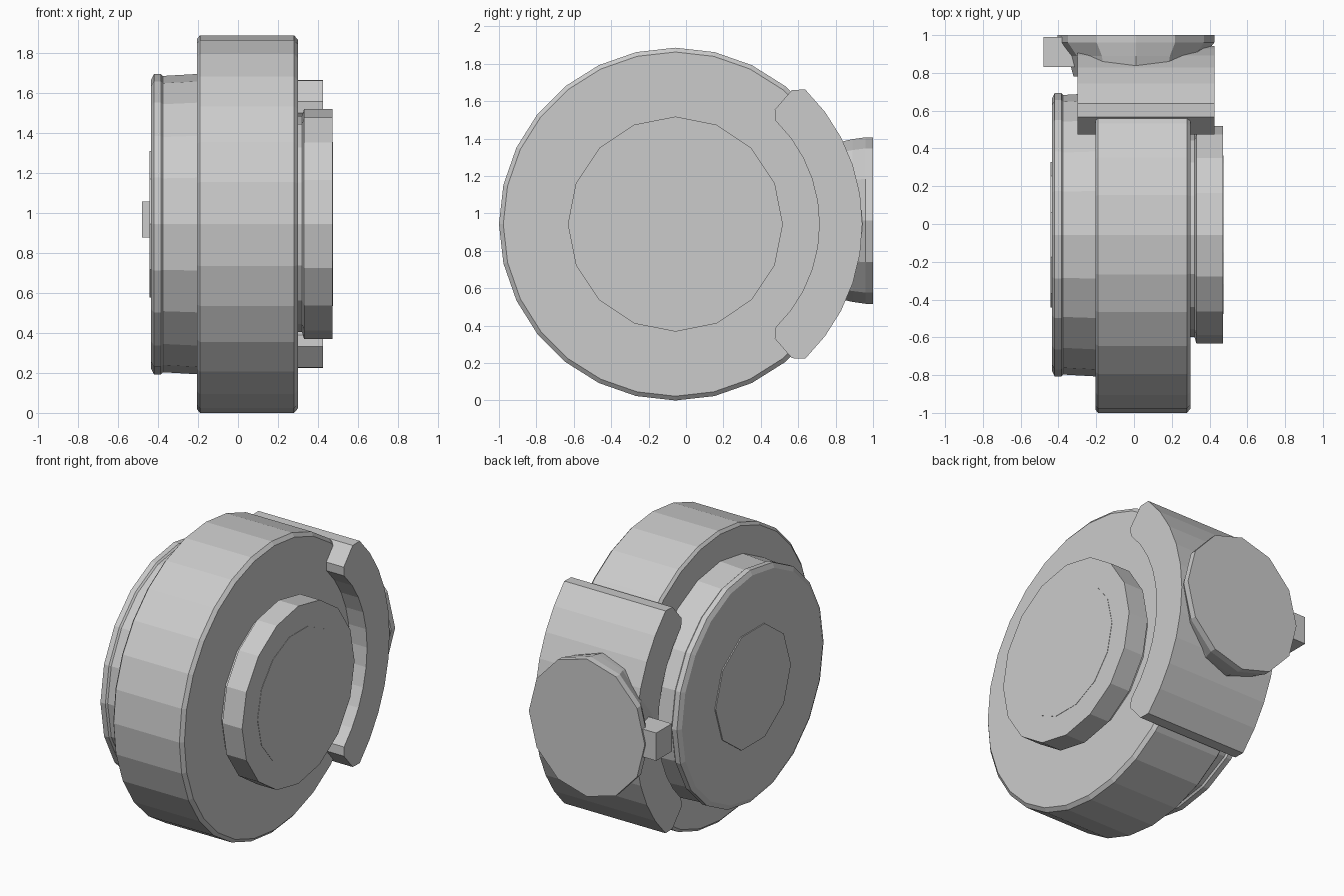
import bpy, bmesh
from math import sin, cos, pi, radians

if "Cube" in bpy.data.objects:
    bpy.data.objects.remove(bpy.data.objects["Cube"])

CY, CZ = -0.057, 0.943  # wheel axis position


def make_object(name, bm):
    bmesh.ops.recalc_face_normals(bm, faces=bm.faces)
    mesh = bpy.data.meshes.new(name)
    bm.to_mesh(mesh)
    bm.free()
    obj = bpy.data.objects.new(name, mesh)
    bpy.context.collection.objects.link(obj)
    return obj


def loft(name, rings):
    """Join equal-sized closed rings of points and cap both ends."""
    bm = bmesh.new()
    loops = [[bm.verts.new(p) for p in ring] for ring in rings]
    n = len(loops[0])
    for a, b in zip(loops, loops[1:]):
        for i in range(n):
            j = (i + 1) % n
            bm.faces.new((a[i], a[j], b[j], b[i]))
    bm.faces.new(loops[0])
    bm.faces.new(loops[-1])
    return make_object(name, bm)


def turned(name, profile, sides):
    """Solid of revolution about the x-parallel wheel axis."""
    rings = []
    for x, r in profile:
        rings.append([(x, CY + r * cos(2 * pi * i / sides),
                       CZ + r * sin(2 * pi * i / sides)) for i in range(sides)])
    return loft(name, rings)


# Main wheel with slightly eased rims
turned("main_wheel", [(-0.205, 0.925), (-0.19, 0.943), (0.28, 0.943), (0.3, 0.92)], 28)

# Drum on the left and its raised cap
turned("left_drum", [(-0.435, 0.72), (-0.42, 0.75), (-0.385, 0.75),
                     (-0.375, 0.74), (-0.2, 0.75)], 20)
turned("left_cap", [(-0.442, 0.385), (-0.42, 0.385)], 10)

# Hub on the right: narrow neck, wider rim, thin centre cap
turned("right_hub", [(0.28, 0.54), (0.32, 0.54), (0.33, 0.575), (0.472, 0.575)], 16)
turned("hub_cap", [(0.45, 0.42), (0.474, 0.42)], 14)

# Curved clamp wrapped round the back of the wheel
steps = 10
angles = [radians(-46 + 92 * i / steps) for i in range(steps + 1)]
outline = [(0.95, radians(-49))]
outline += [(1.0, a) for a in angles]
outline += [(0.95, radians(49)), (0.81, radians(49))]
outline += [(0.77, a) for a in reversed(angles)]
outline += [(0.81, radians(-49))]
loft("clamp", [[(x, CY + r * cos(a), CZ + r * sin(a)) for r, a in outline]
               for x in (-0.3, 0.425)])

# Round housing on the back of the clamp, narrowing towards it
housing = []
for y, rx, rz in ((0.78, 0.33, 0.41), (0.89, 0.36, 0.435), (0.96, 0.415, 0.445), (1.0, 0.415, 0.445)):
    housing.append([(0.01 + rx * cos(2 * pi * i / 12), y,
                     0.962 + rz * sin(2 * pi * i / 12)) for i in range(12)])
loft("rear_housing", housing)

# Small lug on the side of the housing
loft("side_lug", [[(x, y, z) for y, z in
                   ((0.83, 0.875), (0.99, 0.875), (0.99, 1.055), (0.83, 1.055))]
                  for x in (-0.48, -0.3)])
